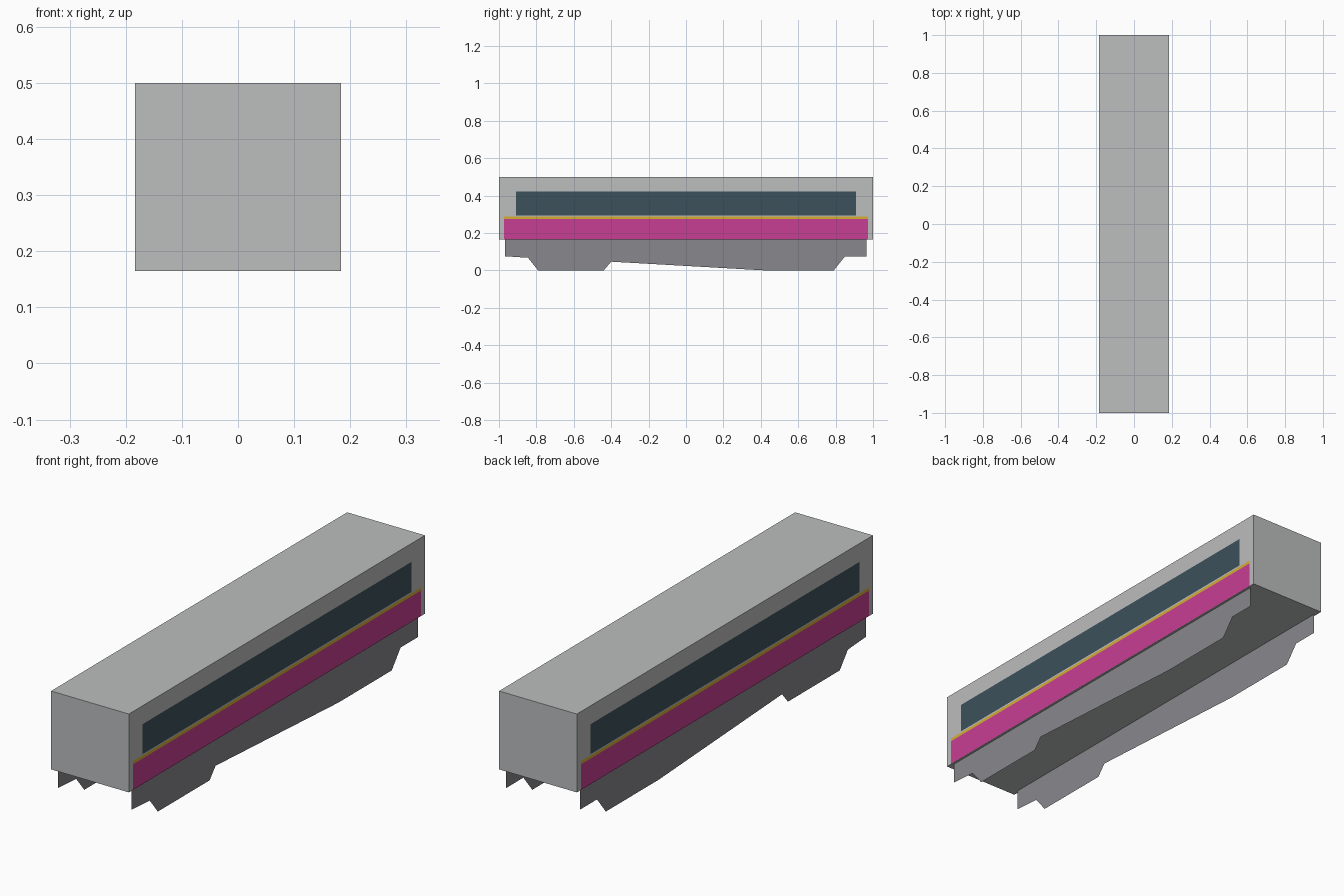
import bpy
import bmesh
from mathutils import Matrix

if "Cube" in bpy.data.objects:
    bpy.data.objects.remove(bpy.data.objects["Cube"])


def srgb(r, g, b):
    def lin(c):
        c /= 255
        return c / 12.92 if c <= 0.04045 else ((c + 0.055) / 1.055) ** 2.4
    return (lin(r), lin(g), lin(b), 1.0)


def material(name, rgb):
    mat = bpy.data.materials.new(name)
    mat.diffuse_color = srgb(*rgb)
    mat.use_nodes = True
    mat.node_tree.nodes["Principled BSDF"].inputs["Base Color"].default_value = mat.diffuse_color
    return mat


LIGHT_GREY = material("light_grey", (188, 189, 190))
MID_GREY = material("mid_grey", (136, 135, 140))
GLASS = material("dark_glass", (60, 81, 92))
MAGENTA = material("magenta", (200, 62, 148))
GOLD = material("gold", (212, 174, 52))


def add_object(name, bm, mat):
    mesh = bpy.data.meshes.new(name)
    bm.to_mesh(mesh)
    bm.free()
    mesh.materials.append(mat)
    obj = bpy.data.objects.new(name, mesh)
    bpy.context.collection.objects.link(obj)
    return obj


def side_sheet(name, x, profile, mat):
    """Flat (y, z) outline facing +x, mirrored to the other side."""
    bm = bmesh.new()
    bm.faces.new([bm.verts.new((x, y, z)) for y, z in profile])
    obj = add_object(name, bm, mat)
    obj.modifiers.new("mirror", 'MIRROR').use_axis[0] = True
    return obj


def band(name, half_length, z0, z1, mat):
    h = half_length
    side_sheet(name, HALF_W + 0.001, [(-h, z0), (h, z0), (h, z1), (-h, z1)], mat)


HALF_W, FLOOR, ROOF = 0.184, 0.165, 0.5

# Carriage body
body = bmesh.new()
bmesh.ops.create_cube(body, size=1, matrix=Matrix.Translation((0, 0, (FLOOR + ROOF) / 2))
                      @ Matrix.Diagonal((2 * HALF_W, 2, ROOF - FLOOR, 1)))
add_object("carriage_body", body, LIGHT_GREY)

# Painted bands on both sides
band("window_band", 0.908, 0.294, 0.422, GLASS)
band("gold_stripe", 0.973, 0.275, 0.288, GOLD)
band("lower_panel", 0.973, FLOOR + 0.001, 0.275, MAGENTA)

# Underframe and bogie silhouettes
side_sheet("underframe_skirt", 0.174, [
    (-0.968, FLOOR), (-0.968, 0.076), (-0.845, 0.068), (-0.79, 0), (-0.44, 0),
    (-0.4, 0.047), (0.43, 0), (0.79, 0), (0.85, 0.075), (0.966, 0.075),
    (0.966, FLOOR)], MID_GREY)
